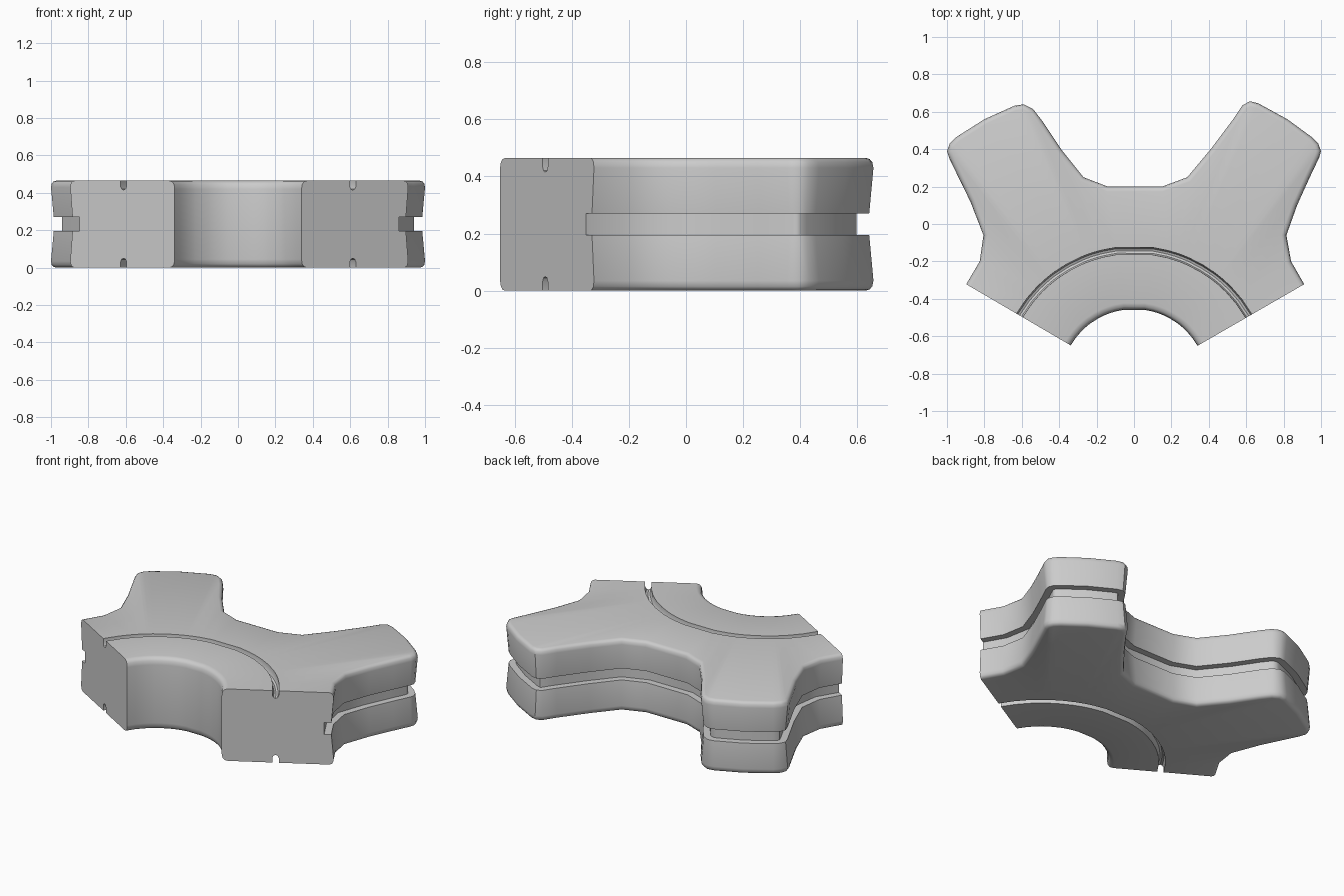
import bpy, bmesh, math
from mathutils import Vector

if "Cube" in bpy.data.objects:
    bpy.data.objects.remove(bpy.data.objects["Cube"])

H = 0.465                       # total height
C = Vector((0, -0.847))         # centre of the ring sector

# outer toothed outline, right end to left end
outline = [Vector(p) for p in [
    (0.91, -0.322), (0.84, -0.2), (0.815, -0.06), (0.872, 0.10), (0.94, 0.25),
    (0.99, 0.355), (1.0, 0.39), (0.985, 0.43), (0.95, 0.465), (0.82, 0.56),
    (0.665, 0.645), (0.62, 0.656), (0.58, 0.635), (0.53, 0.56), (0.41, 0.40),
    (0.285, 0.25), (0.15, 0.2), (-0.14, 0.2), (-0.27, 0.25), (-0.39, 0.40),
    (-0.49, 0.55), (-0.54, 0.615), (-0.59, 0.64), (-0.64, 0.632), (-0.80, 0.56),
    (-0.95, 0.465), (-0.985, 0.43), (-1.0, 0.39), (-0.985, 0.345),
    (-0.875, 0.12), (-0.805, -0.06), (-0.825, -0.2), (-0.897, -0.322)]]

# upper half of the section: 'r' = radius from centre, 'd' = inset from outline
upper = [
    ('r', 0.392, 0.42), ('r', 0.396, 0.445), ('r', 0.408, 0.46), ('r', 0.428, H),
    ('r', 0.69, H), ('r', 0.69, 0.435), ('r', 0.697, 0.42), ('r', 0.709, 0.415),
    ('r', 0.721, 0.42), ('r', 0.728, 0.435), ('r', 0.728, H),
    ('d', 0.026, H), ('d', 0.012, 0.46), ('d', 0.004, 0.45), ('d', 0.0, 0.43),
    ('d', 0.014, 0.27), ('d', 0.056, 0.27)]
section = upper + [(k, v, H - z) for k, v, z in reversed(upper)]


def inset_dir(i):
    """Inward mitred direction; the ends slide along the cut faces."""
    p = outline[i]
    if i in (0, len(outline) - 1):
        return (C - p).normalized()
    a = (p - outline[i - 1]).normalized()
    b = (outline[i + 1] - p).normalized()
    n = (Vector((-a.y, a.x)) + Vector((-b.y, b.x))).normalized()
    return n / max(0.7, n.dot(Vector((-a.y, a.x))))


# sweep the section around the sector
bm = bmesh.new()
rings = []
for i, p in enumerate(outline):
    radial, inward = (p - C).normalized(), inset_dir(i)
    ring = []
    for kind, v, z in section:
        q = C + radial * v if kind == 'r' else p + inward * v
        ring.append(bm.verts.new((q.x, q.y, z)))
    rings.append(ring)
n = len(section)
for a, b in zip(rings, rings[1:]):
    for j in range(n):
        k = (j + 1) % n
        bm.faces.new((a[j], a[k], b[k], b[j]))
# flat cut ends
bm.faces.new(rings[0])
bm.faces.new(rings[-1])
bmesh.ops.recalc_face_normals(bm, faces=bm.faces)

mesh = bpy.data.meshes.new("toothed_ring_segment")
bm.to_mesh(mesh)
bm.free()
obj = bpy.data.objects.new("toothed_ring_segment", mesh)
bpy.context.collection.objects.link(obj)
bpy.context.view_layer.objects.active = obj
obj.select_set(True)
bpy.ops.object.shade_smooth_by_angle(angle=math.radians(38))
